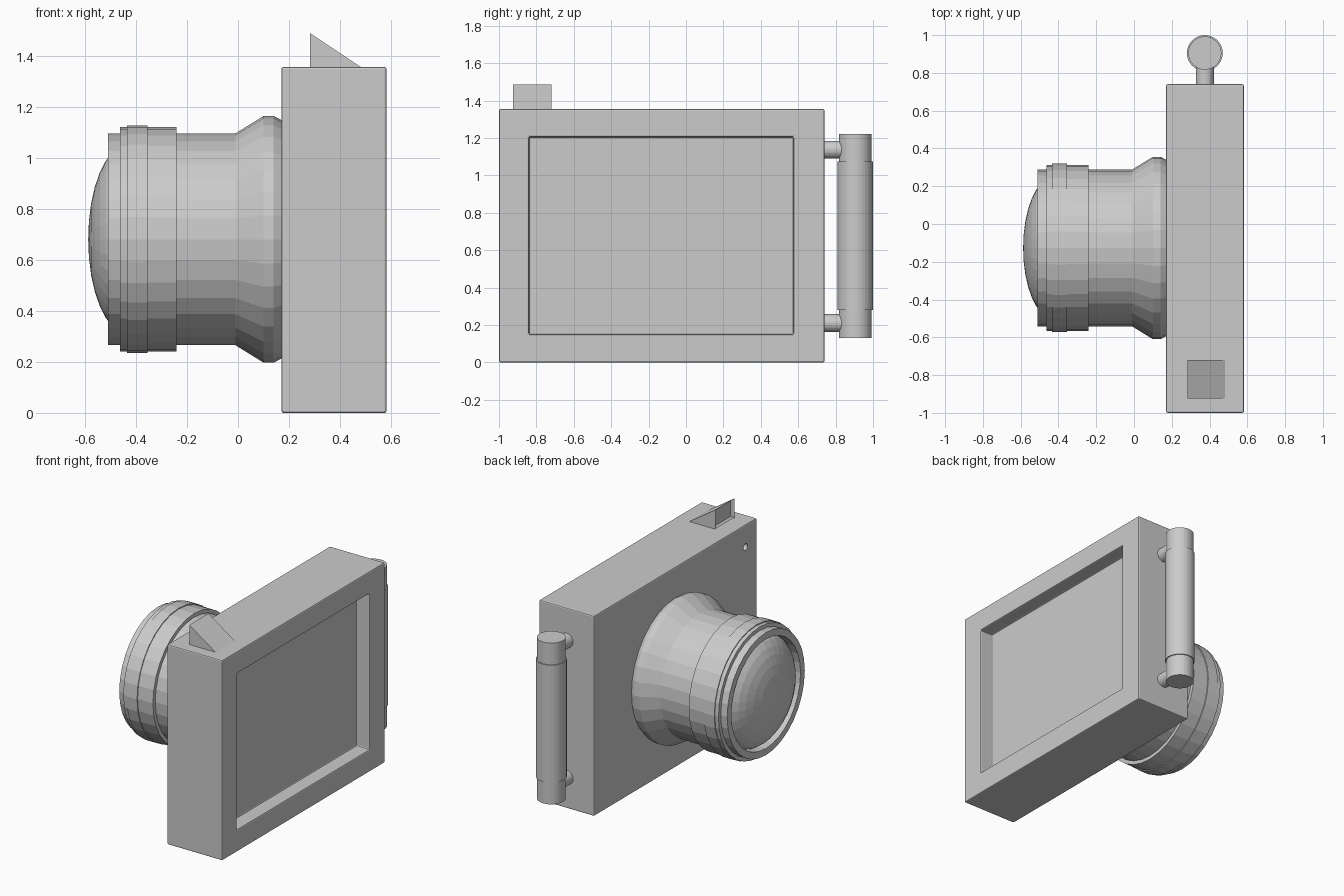
import bpy, bmesh, math
from mathutils import Matrix, Vector

if "Cube" in bpy.data.objects:
    bpy.data.objects.remove(bpy.data.objects["Cube"])

LENS_Y, LENS_Z = -0.127, 0.68


def make(name, bm):
    bmesh.ops.remove_doubles(bm, verts=bm.verts, dist=1e-5)
    bmesh.ops.recalc_face_normals(bm, faces=bm.faces)
    me = bpy.data.meshes.new(name)
    bm.to_mesh(me)
    bm.free()
    ob = bpy.data.objects.new(name, me)
    bpy.context.collection.objects.link(ob)
    return ob


def box(name, lo, hi):
    lo, hi = Vector(lo), Vector(hi)
    bm = bmesh.new()
    bmesh.ops.create_cube(bm, size=1, matrix=Matrix.Translation((lo + hi) / 2)
                          @ Matrix.Diagonal((*(hi - lo), 1)))
    return make(name, bm)


def lathe(name, profile, origin, axis, sides=32):
    """Revolve (distance along axis, radius) points around an axis."""
    bm = bmesh.new()
    vs = [bm.verts.new((r, 0, d)) for d, r in profile]
    es = [bm.edges.new(p) for p in zip(vs, vs[1:])]
    bmesh.ops.spin(bm, geom=vs + es, cent=(0, 0, 0), axis=(0, 0, 1),
                   angle=math.tau, steps=sides, use_merge=True)
    rot = Vector((0, 0, 1)).rotation_difference(Vector(axis)).to_matrix().to_4x4()
    bm.transform(Matrix.Translation(origin) @ rot)
    return make(name, bm)


def cylinder(name, start, axis, length, r, sides=32):
    return lathe(name, [(0, 0), (0, r), (length, r), (length, 0)], start, axis, sides)


def cut(ob, cutter):
    m = ob.modifiers.new("cut", 'BOOLEAN')
    m.operation, m.solver, m.object = 'DIFFERENCE', 'EXACT', cutter
    cutter.hide_render = True
    cutter.hide_set(True)


# Body with recessed screen, softened edges and a small viewfinder hole
body = box("camera_body", (0.17, -1, 0), (0.582, 0.74, 1.355))
cut(body, box("screen_cutter", (0.485, -0.84, 0.15), (0.7, 0.575, 1.205)))
bev = body.modifiers.new("bevel", 'BEVEL')
bev.width, bev.segments, bev.limit_method = 0.008, 2, 'ANGLE'
cut(body, cylinder("hole_cutter", (0.1, -0.88, 1.205), (1, 0, 0), 0.11, 0.022, 16))

# Lens barrel: recessed front rim, collar, tube and flared base
lathe("lens_barrel", [
    (-0.44, 0), (-0.44, 0.37), (-0.51, 0.37), (-0.51, 0.415), (-0.462, 0.415),
    (-0.462, 0.44), (-0.24, 0.44), (-0.24, 0.415), (-0.01, 0.415), (0.10, 0.483),
    (0.14, 0.483), (0.18, 0.462), (0.18, 0)],
    (0, LENS_Y, LENS_Z), (1, 0, 0))

# Grip ring around the collar
lathe("focus_ring", [(-0.435, 0.43), (-0.435, 0.446), (-0.355, 0.446), (-0.355, 0.43)],
      (0, LENS_Y, LENS_Z), (1, 0, 0))

# Domed glass
dome = [(-0.432 - 0.155 * math.cos(a), 0.37 * math.sin(a))
        for a in (i * math.pi / 16 for i in range(9))]
lathe("lens_glass", dome, (0, LENS_Y, LENS_Z), (1, 0, 0))

# Side handle: core, thicker grip and two mounting posts
HX, HY = 0.375, 0.905
cylinder("handle_core", (HX, HY, 0.13), (0, 0, 1), 1.092, 0.088)
cylinder("handle_grip", (HX, HY, 0.28), (0, 0, 1), 0.795, 0.095)
for tag, z in (("lower", 0.21), ("upper", 1.137)):
    cylinder("handle_post_" + tag, (HX, 0.73, z), (0, 1, 0), 0.15, 0.048)

# Wedge-shaped sight with a shallow window in its upright face
bm = bmesh.new()
tri = [bm.verts.new((x, -0.925, z)) for x, z in ((0.283, 1.35), (0.488, 1.35), (0.283, 1.487))]
ext = bmesh.ops.extrude_face_region(bm, geom=[bm.faces.new(tri)])
bmesh.ops.translate(bm, vec=(0, 0.205, 0),
                    verts=[g for g in ext["geom"] if isinstance(g, bmesh.types.BMVert)])
bmesh.ops.recalc_face_normals(bm, faces=bm.faces)
front = [f for f in bm.faces if f.normal.x < -0.9]
bmesh.ops.inset_region(bm, faces=front, thickness=0.02)
bmesh.ops.translate(bm, vec=(0.02, 0, 0), verts=front[0].verts)
make("sight_wedge", bm)
